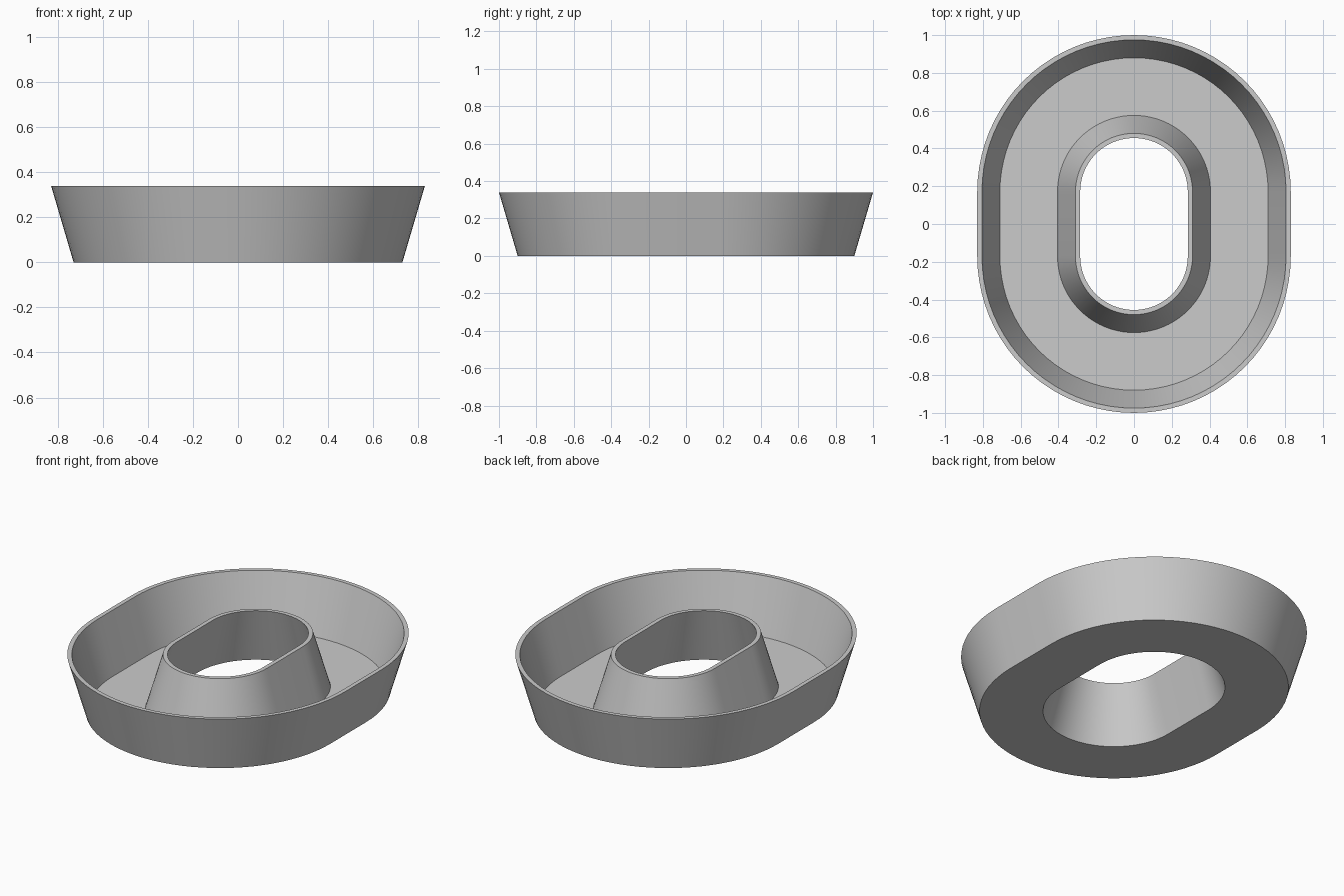
import bpy, bmesh, math

cube = bpy.data.objects.get("Cube")
if cube:
    bpy.data.objects.remove(cube)

HALF_STRAIGHT = 0.17   # half length of the straight sides
ARC_STEPS = 40         # segments per rounded end

# Cross-section as (radius, height), closed loop around the tray wall
SECTION = [(0.73, 0.0), (0.83, 0.34), (0.805, 0.34), (0.71, 0.02),
           (0.405, 0.02), (0.31, 0.34), (0.285, 0.34), (0.385, 0.0)]


def stadium(radius, z):
    """Points of a rounded-end oval, counter-clockwise."""
    pts = []
    for end, start in ((1, 0), (-1, math.pi)):
        for i in range(ARC_STEPS + 1):
            a = start + math.pi * i / ARC_STEPS
            pts.append((radius * math.cos(a),
                        radius * math.sin(a) + end * HALF_STRAIGHT, z))
    return pts


grey = bpy.data.materials.new("plain grey")
grey.use_nodes = True
colour = (0.6, 0.6, 0.6, 1)
grey.diffuse_color = colour
grey.node_tree.nodes["Principled BSDF"].inputs["Base Color"].default_value = colour

# Ring-shaped tray: sweep the section round the oval
bm = bmesh.new()
rings = [[bm.verts.new(p) for p in stadium(r, z)] for r, z in SECTION]
for k, ring in enumerate(rings):
    above = rings[(k + 1) % len(rings)]
    for i in range(len(ring)):
        j = (i + 1) % len(ring)
        bm.faces.new((ring[i], ring[j], above[j], above[i]))
bmesh.ops.recalc_face_normals(bm, faces=bm.faces)
mesh = bpy.data.meshes.new("ring_tray")
bm.to_mesh(mesh)
bm.free()
mesh.materials.append(grey)

tray = bpy.data.objects.new("ring_tray", mesh)
bpy.context.collection.objects.link(tray)
bpy.context.view_layer.objects.active = tray
tray.select_set(True)
bpy.ops.object.shade_smooth_by_angle(angle=math.radians(30))
